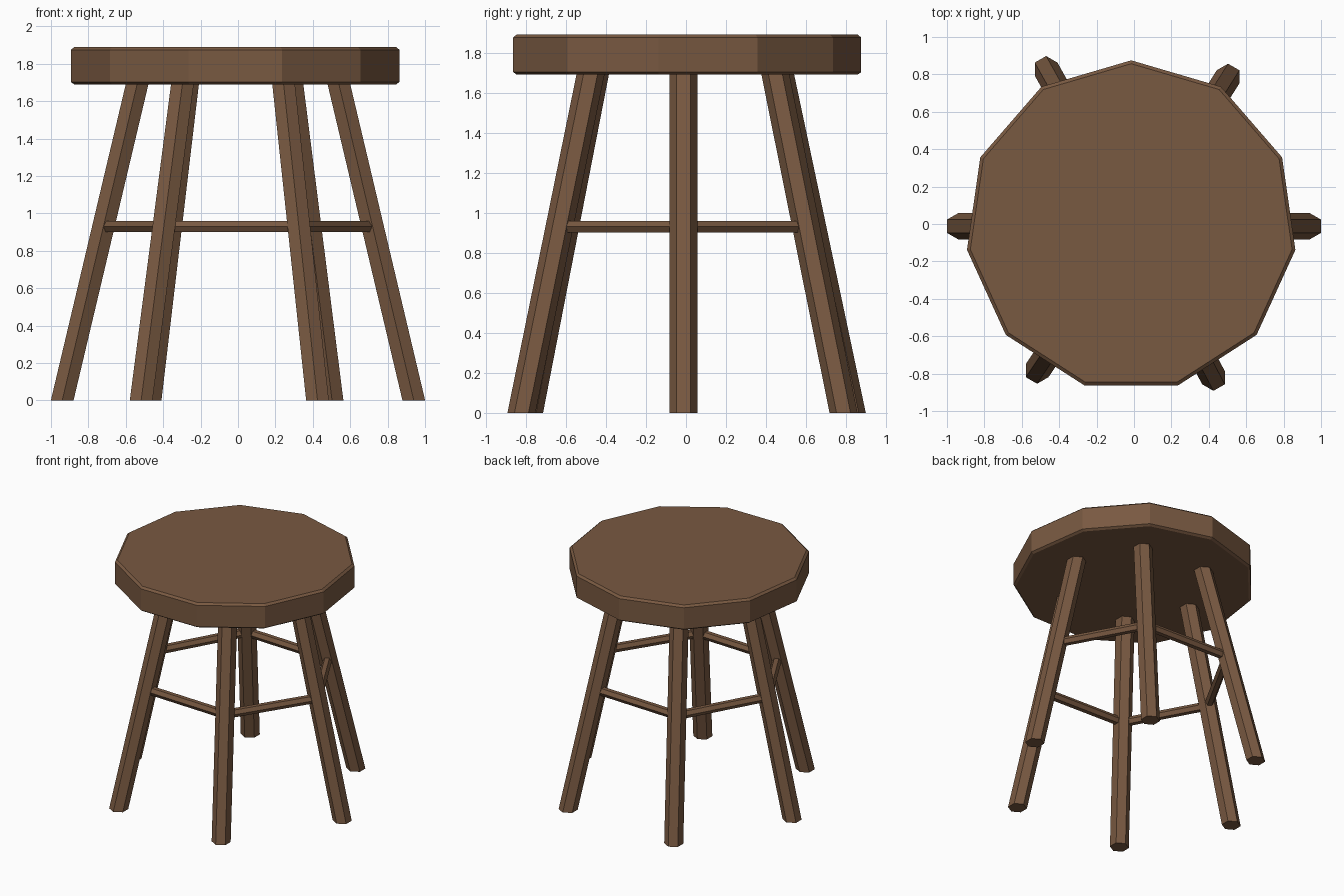
import bpy
import bmesh
from math import cos, sin, pi, radians
from mathutils import Vector

if "Cube" in bpy.data.objects:
    bpy.data.objects.remove(bpy.data.objects["Cube"])

wood = bpy.data.materials.new("brown_wood")
wood.diffuse_color = (0.19, 0.10, 0.053, 1)
wood.use_nodes = True
wood.node_tree.nodes["Principled BSDF"].inputs["Base Color"].default_value = wood.diffuse_color


def loft(name, rings, sides):
    """Capped flat-shaded solid through rings of (centre, u axis, v axis, phase)."""
    bm = bmesh.new()
    loops = []
    for c, u, v, phase in rings:
        angles = [radians(phase) + 2 * pi * i / sides for i in range(sides)]
        loops.append([bm.verts.new(Vector(c) + u * cos(a) + v * sin(a)) for a in angles])
    for a, b in zip(loops, loops[1:]):
        for i in range(sides):
            j = (i + 1) % sides
            bm.faces.new((a[i], a[j], b[j], b[i]))
    bm.faces.new(loops[0][::-1])
    bm.faces.new(loops[-1])
    bmesh.ops.recalc_face_normals(bm, faces=bm.faces)
    mesh = bpy.data.meshes.new(name)
    bm.to_mesh(mesh)
    bm.free()
    mesh.materials.append(wood)
    obj = bpy.data.objects.new(name, mesh)
    bpy.context.collection.objects.link(obj)
    return obj


X, Y, Z = Vector((1, 0, 0)), Vector((0, 1, 0)), Vector((0, 0, 1))

# Seat: eleven-sided slab with a small chamfer on both rims
SEAT_R, CHAMFER = 0.887, 0.018
profile = [(SEAT_R - CHAMFER, 1.69), (SEAT_R, 1.702),
           (SEAT_R, 1.875), (SEAT_R - CHAMFER, 1.89)]
loft("seat", [((-0.015, -0.012, z), X * r, Y * r, 90) for r, z in profile], 11)

# Legs: hexagonal, splayed outwards, ending just inside the seat
LEG_R, LEG_TOP = 0.07, 1.72
feet = {
    "right": (0.94, -0.012), "back_right": (0.503, 0.787),
    "back_left": (-0.47, 0.828), "left": (-0.94, -0.012),
    "front_left": (-0.518, -0.784), "front_right": (0.425, -0.822),
}


def leg_centre(side, z):
    x, y = feet[side]
    k = 1 - 0.252 * z
    return Vector((x * k, -0.012 + (y + 0.012) * k, z))


for side in feet:
    loft(side + "_leg",
         [(leg_centre(side, z), X * LEG_R, Y * LEG_R, 30) for z in (0, LEG_TOP)], 6)

# Stretchers: thin hexagonal rails joining neighbouring legs
RAIL_R, RAIL_Z = 0.034, 0.93
names = list(feet)
for i, side in enumerate(names):
    a = leg_centre(side, RAIL_Z)
    b = leg_centre(names[(i + 1) % 6], RAIL_Z)
    across = (b - a).normalized().cross(Z)
    loft(f"stretcher_{i + 1}",
         [(p, across * RAIL_R, Z * RAIL_R, 0) for p in (a, b)], 6)
